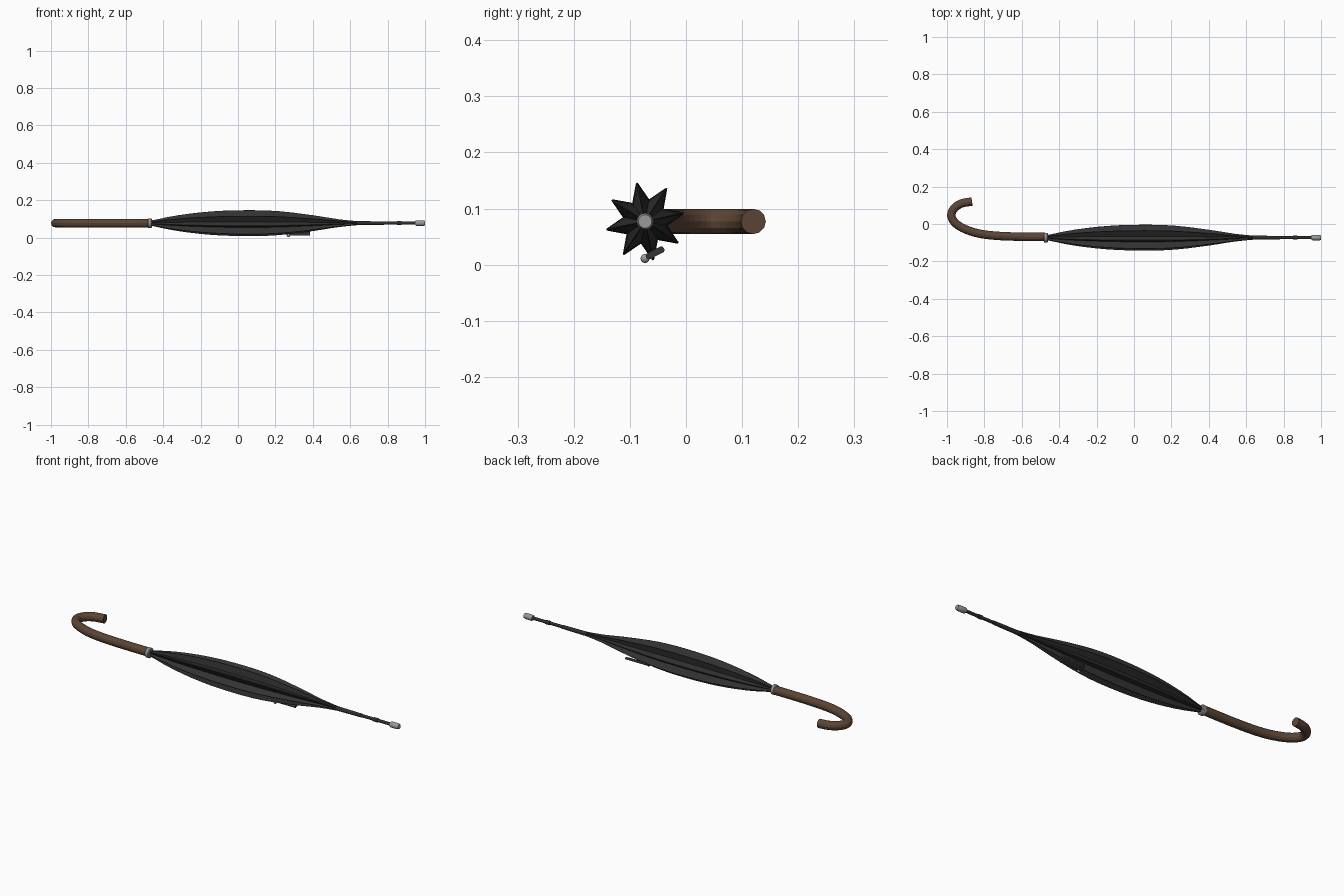
import bpy, bmesh, math
from mathutils import Vector

if "Cube" in bpy.data.objects:
    bpy.data.objects.remove(bpy.data.objects["Cube"])

AY, AZ = -0.073, 0.077   # umbrella axis


def material(name, rgb):
    m = bpy.data.materials.new(name)
    m.diffuse_color = (*rgb, 1)
    m.use_nodes = True
    m.node_tree.nodes["Principled BSDF"].inputs["Base Color"].default_value = m.diffuse_color
    return m


CLOTH = material("black cloth", (0.033, 0.033, 0.034))
SHAFT = material("dark shaft", (0.028, 0.028, 0.03))
WOOD = material("brown wood", (0.105, 0.06, 0.036))
METAL = material("grey metal", (0.32, 0.32, 0.32))


def skin(name, rings, mat, smooth=None):
    """Joins equal-sized rings of points into a closed tube."""
    bm = bmesh.new()
    vs = [[bm.verts.new(p) for p in r] for r in rings]
    n = len(vs[0])
    for a, b in zip(vs, vs[1:]):
        for i in range(n):
            j = (i + 1) % n
            bm.faces.new((a[i], a[j], b[j], b[i]))
    bm.faces.new(vs[0])
    bm.faces.new(vs[-1])
    bmesh.ops.recalc_face_normals(bm, faces=bm.faces)
    me = bpy.data.meshes.new(name)
    bm.to_mesh(me)
    bm.free()
    me.materials.append(mat)
    ob = bpy.data.objects.new(name, me)
    bpy.context.collection.objects.link(ob)
    if smooth:
        bpy.ops.object.select_all(action='DESELECT')
        bpy.context.view_layer.objects.active = ob
        ob.select_set(True)
        bpy.ops.object.shade_smooth_by_angle(angle=math.radians(smooth))
    return ob


def turned(name, profile, mat, sides=12, smooth=None):
    """Solid of revolution about the umbrella axis from (x, radius) pairs."""
    rings = [[(x, AY + r * math.cos(2 * math.pi * i / sides),
               AZ + r * math.sin(2 * math.pi * i / sides)) for i in range(sides)]
             for x, r in profile]
    return skin(name, rings, mat, smooth)


def spline(pts, steps):
    """Catmull-Rom points through a short list."""
    p = [Vector(q) for q in pts]
    p = [2 * p[0] - p[1]] + p + [2 * p[-1] - p[-2]]
    out = []
    for a, b, c, d in zip(p, p[1:], p[2:], p[3:]):
        for k in range(steps):
            t = k / steps
            out.append(0.5 * (2 * b + (c - a) * t + (2 * a - 5 * b + 4 * c - d) * t * t
                              + (3 * b - a - 3 * c + d) * t ** 3))
    return out + [p[-2]]


# folded canopy: eight pleats on a spindle profile
outline = spline([(-0.465, 0.014), (-0.32, 0.043), (-0.14, 0.064), (0.05, 0.0705),
                  (0.22, 0.065), (0.40, 0.043), (0.54, 0.021), (0.66, 0.009)], 3)
rings = []
for x, r in outline:
    valley = max(0.008, r * 0.57)
    ring = []
    for k in range(8):
        for off, rad in ((-1.2, r), (1.2, r), (22.5, min(valley, r))):
            a = math.radians(12 + 45 * k + off)
            ring.append((x, AY + rad * math.cos(a), AZ + rad * math.sin(a)))
    rings.append(ring)
skin("canopy", rings, CLOTH, 25)

# shaft, tip and collar
turned("shaft", [(-0.5, 0.008), (0.97, 0.008)], SHAFT)
turned("canopy_cap", [(0.63, 0.011), (0.78, 0.0095)], SHAFT)
turned("shaft_ring", [(0.85, 0.0105), (0.875, 0.0105)], SHAFT)
turned("tip", [(0.95, 0.013), (0.957, 0.015), (0.99, 0.015), (1.0, 0.012)], METAL, 16, 35)
turned("collar", [(-0.482, 0.023), (-0.478, 0.026), (-0.464, 0.026), (-0.46, 0.022)], METAL, 16, 35)

# crook handle swept in the horizontal plane
path = spline([(-0.475, -0.069), (-0.60, -0.068), (-0.72, -0.064), (-0.82, -0.053),
               (-0.895, -0.031), (-0.95, 0.0), (-0.977, 0.042), (-0.962, 0.083),
               (-0.922, 0.110), (-0.866, 0.120)], 3)
rings = []
for i, p in enumerate(path):
    t = (path[min(i + 1, len(path) - 1)] - path[max(i - 1, 0)]).normalized()
    n = Vector((-t.y, t.x))
    r = 0.0225
    rings.append([(p.x + n.x * r * math.cos(a), p.y + n.y * r * math.cos(a), AZ + r * math.sin(a))
                  for a in [2 * math.pi * k / 12 for k in range(12)]])
skin("handle", rings, WOOD)

# closing strap: rounded slat lying along the lower pleat
ca, sa = math.cos(math.radians(27)), math.sin(math.radians(27))
rings = []
for x in (0.26, 0.385):
    ring = []
    for k in range(12):
        a = 2 * math.pi * (k + 0.5) / 12
        u = 0.006 * math.cos(a) + math.copysign(0.012, math.cos(a))
        v = 0.006 * math.sin(a)
        ring.append((x, -0.055 + u * ca - v * sa, 0.021 + u * sa + v * ca))
    rings.append(ring)
skin("strap", rings, CLOTH)

# strap button
bpy.ops.mesh.primitive_uv_sphere_add(segments=12, ring_count=8, radius=0.008,
                                     location=(0.27, AY, 0.011))
button = bpy.context.object
button.name = "strap_button"
button.data.materials.append(METAL)
bpy.ops.object.shade_smooth_by_angle(angle=math.radians(40))
